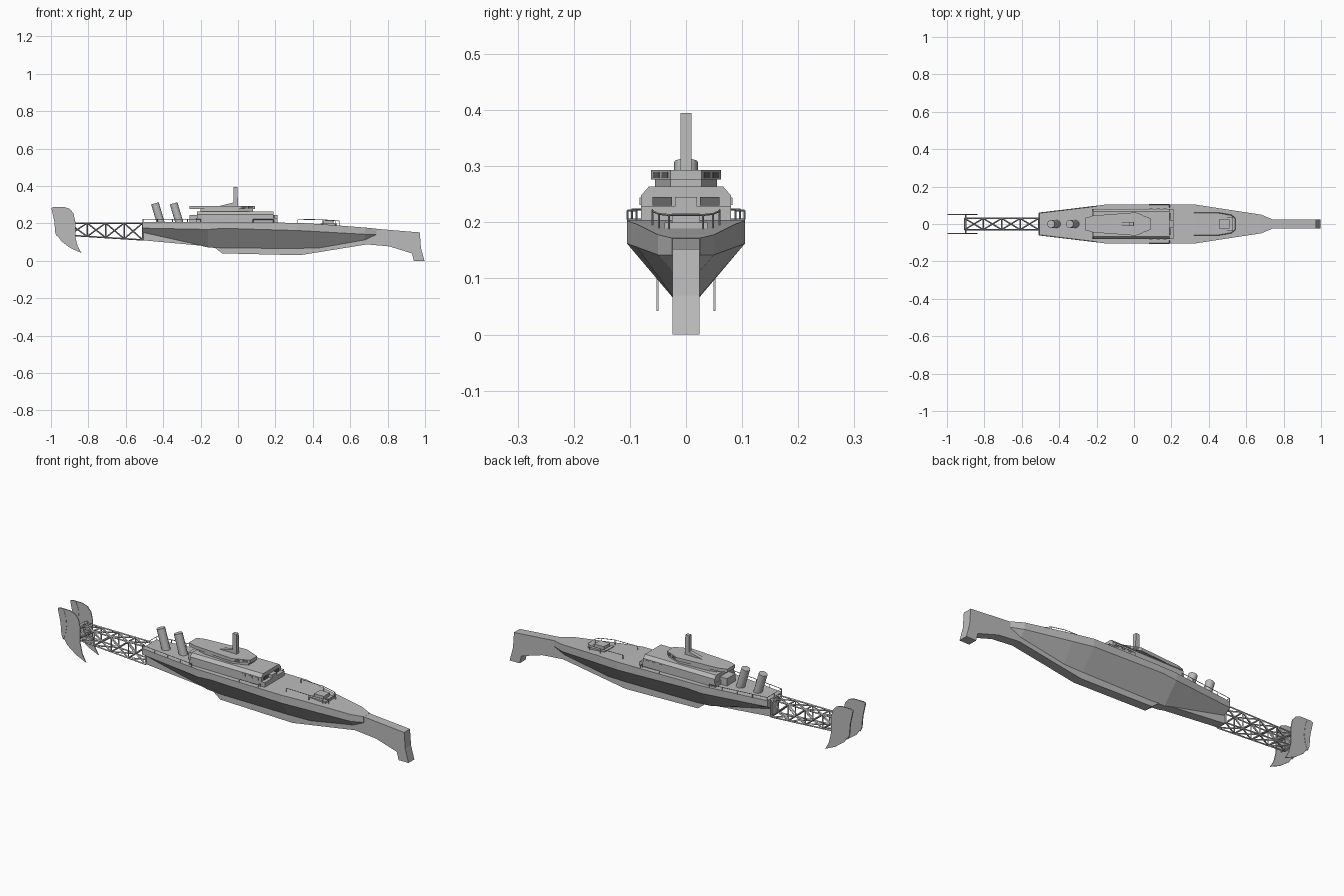
import bpy, bmesh
from mathutils import Vector

old = bpy.data.objects.get("Cube")
if old:
    bpy.data.objects.remove(old)


def material(name, rgb):
    m = bpy.data.materials.new(name)
    m.use_nodes = True
    m.diffuse_color = (*rgb, 1)
    m.node_tree.nodes["Principled BSDF"].inputs["Base Color"].default_value = (*rgb, 1)
    return m


GREY = material("warship grey", (0.5, 0.5, 0.5))
DARK = material("window grey", (0.14, 0.14, 0.14))


def finish(name, bm, mat=GREY):
    bmesh.ops.recalc_face_normals(bm, faces=bm.faces)
    mesh = bpy.data.meshes.new(name)
    bm.to_mesh(mesh)
    bm.free()
    mesh.materials.append(mat)
    ob = bpy.data.objects.new(name, mesh)
    bpy.context.collection.objects.link(ob)
    return ob


def loft(name, rings, mat=GREY):
    """Skin matching rings of points and cap both ends."""
    bm = bmesh.new()
    vs = [[bm.verts.new(p) for p in ring] for ring in rings]
    n = len(vs[0])
    for a, b in zip(vs, vs[1:]):
        for i in range(n):
            j = (i + 1) % n
            bm.faces.new((a[i], a[j], b[j], b[i]))
    bm.faces.new(vs[0])
    bm.faces.new(vs[-1])
    return finish(name, bm, mat)


def side_plate(name, pts, y0, y1, mat=GREY):
    return loft(name, [[(x, y, z) for x, z in pts] for y in (y0, y1)], mat)


def deck_block(name, half, z0, z1, mat=GREY):
    """Upright block from a half outline (x, y), mirrored across y."""
    ring = half + [(x, -y) for x, y in reversed(half)]
    return loft(name, [[(x, y, z) for x, y in ring] for z in (z0, z1)], mat)


def box(name, x0, x1, y0, y1, z0, z1, mat=GREY):
    return side_plate(name, [(x0, z0), (x1, z0), (x1, z1), (x0, z1)], y0, y1, mat)


def rods(name, pairs, r):
    """Square bars between pairs of points."""
    bm = bmesh.new()
    for p, q in pairs:
        p, q = Vector(p), Vector(q)
        d = q - p
        rot = d.to_track_quat('Z', 'Y').to_matrix().to_4x4()
        rot.translation = (p + q) / 2
        bmesh.ops.create_cone(bm, cap_ends=True, segments=4, radius1=r, radius2=r,
                              depth=d.length, matrix=rot)
    return finish(name, bm)


# Hull: station x, half beam, deck z, knuckle z, bottom z
stations = [(-0.51, 0.06, 0.207, 0.175, 0.15), (-0.16, 0.103, 0.207, 0.168, 0.072),
            (-0.08, 0.105, 0.207, 0.174, 0.066), (0.32, 0.105, 0.203, 0.162, 0.064),
            (0.43, 0.088, 0.197, 0.156, 0.066), (0.68, 0.05, 0.178, 0.142, 0.11),
            (0.74, 0.025, 0.172, 0.142, 0.138)]
loft("hull", [[(x, -w, t), (x, w, t), (x, w, k), (x, 0.022, b), (x, -0.022, b), (x, -w, k)]
              for x, w, t, k, b in stations])

# Keel with ram bow
side_plate("keel_and_ram", [
    (-0.51, 0.11), (-0.13, 0.075), (-0.085, 0.04), (0.33, 0.03), (0.69, 0.088),
    (0.81, 0.077), (0.93, 0.04), (0.94, 0), (0.997, 0), (0.978, 0.07), (0.972, 0.152),
    (0.73, 0.172), (0.32, 0.195), (-0.51, 0.195)], -0.024, 0.024)

# Deckhouse with bevelled roof edges
ring = [(0.08, 0.2), (0.08, 0.248), (0.066, 0.264)]
ring += [(-y, z) for y, z in reversed(ring)]
loft("deckhouse", [[(x, y, z) for y, z in ring] for x in (-0.22, 0.19)])
deck_block("deckhouse_front", [(0.19, 0.02), (0.21, 0.02)], 0.2, 0.245)
deck_block("deckhouse_skirt", [(-0.225, 0.08), (0.21, 0.08)], 0.2, 0.228)
box("aft_locker", -0.26, -0.22, -0.035, 0.035, 0.2, 0.245)
for s in (-1, 1):
    for x in (0.09, 0.13, 0.165):
        box("deckhouse_window", x - 0.009, x + 0.009, s * 0.079, s * 0.083, 0.231, 0.244)
    box("front_hatch", 0.188, 0.194, s * 0.025, s * 0.06, 0.23, 0.245, DARK)

# Bridge
deck_block("bridge_base", [(-0.2, 0.034), (-0.16, 0.045), (0, 0.055), (0.08, 0.028)], 0.262, 0.277)
deck_block("bridge_top", [(-0.26, 0.032), (-0.22, 0.045), (0.01, 0.062), (0.09, 0.028)], 0.276, 0.293)
# Bridge windows lie along the slanted front cheeks
for s in (-1, 1):
    for a, b in ((0.12, 0.44), (0.56, 0.88)):
        p, q = [Vector((0.01 + 0.08 * t, s * (0.062 - 0.034 * t), 0)) for t in (a, b)]
        out = Vector((0.034, s * 0.08, 0)).normalized() * 0.001
        loft("bridge_window", [[v + o + Vector((0, 0, z)) for v, o in
                                ((p, -out), (q, -out), (q, out), (p, out))]
                               for z in (0.279, 0.29)], DARK)

# Mast with sloping foot
side_plate("mast", [(-0.1, 0.293), (0, 0.293), (-0.003, 0.395), (-0.025, 0.395), (-0.024, 0.312)],
           -0.01, 0.01)

# Raked funnels
for x in (-0.412, -0.312):
    bm = bmesh.new()
    bmesh.ops.create_cone(bm, cap_ends=True, segments=16, radius1=0.021, radius2=0.021, depth=0.12)
    ob = finish("funnel", bm)
    ob.location = (x - 0.015, 0, 0.25)
    ob.rotation_euler = (0, -0.29, 0)
    for f in ob.data.polygons:
        f.use_smooth = len(f.vertices) == 4

# Foredeck gun house and rail
box("foredeck_house", 0.455, 0.51, -0.025, 0.025, 0.18, 0.216)
box("foredeck_platform", 0.44, 0.53, -0.038, 0.038, 0.18, 0.2)


def railing(name, path, height):
    top = [(x, y, z + height) for x, y, z in path]
    bars = list(zip(top, top[1:])) + list(zip(path, top))
    rods(name, bars, 0.0018)


railing("foredeck_rail", [(0.32, -0.06, 0.197), (0.45, -0.06, 0.195), (0.52, -0.048, 0.19),
                          (0.542, -0.03, 0.188), (0.542, 0.03, 0.188), (0.52, 0.048, 0.19),
                          (0.45, 0.06, 0.195), (0.32, 0.06, 0.197)], 0.025)
for s in (-1, 1):
    railing("aft_rail", [(x, s * (0.059 + (x + 0.51) * 0.12), 0.205)
                         for x in (-0.508, -0.43, -0.35, -0.27, -0.2)], 0.018)
    railing("midship_rail", [(0.19, s * 0.088, 0.205), (0.19, s * 0.104, 0.205),
                             (0.08, s * 0.104, 0.205)], 0.016)
railing("stern_rail", [(-0.508, y, 0.205) for y in (-0.058, 0, 0.058)], 0.018)

# Lattice boom: four chords with crossed bracing on every side
BAYS, START, END = 4, -0.51, -0.905


def node(i, sy, top):
    t = i / BAYS
    return (START + (END - START) * t, sy * 0.03, 0.202 if top else 0.112 + 0.025 * t)


corners = [(-1, 0), (1, 0), (1, 1), (-1, 1)]
bars = []
for a, b in zip(corners, corners[1:] + corners[:1]):
    bars.append((node(0, *a), node(BAYS, *a)))
    for i in range(BAYS):
        bars += [(node(i, *a), node(i + 1, *b)), (node(i, *b), node(i + 1, *a))]
    for i in range(BAYS + 1):
        bars.append((node(i, *a), node(i, *b)))
rods("lattice_boom", bars, 0.004)

# Stern claws
claw = [(-0.997, 0.282), (-0.985, 0.288), (-0.93, 0.288), (-0.9, 0.278), (-0.88, 0.255),
        (-0.87, 0.21), (-0.87, 0.13), (-0.858, 0.08), (-0.837, 0.042), (-0.895, 0.068),
        (-0.945, 0.105), (-0.975, 0.15), (-0.98, 0.21)]
lobe = [(-0.998, 0.282), (-0.985, 0.288), (-0.965, 0.286), (-0.952, 0.25), (-0.947, 0.2),
        (-0.955, 0.155), (-0.967, 0.128), (-0.977, 0.15), (-0.982, 0.21)]
for s in (-1, 1):
    side_plate("claw", claw, s * 0.049, s * 0.053)
    side_plate("claw_lobe", lobe, s * 0.0475, s * 0.0545)
rods("claw_axles", [((-0.9, -0.05, z), (-0.9, 0.05, z)) for z in (0.142, 0.2)], 0.004)
